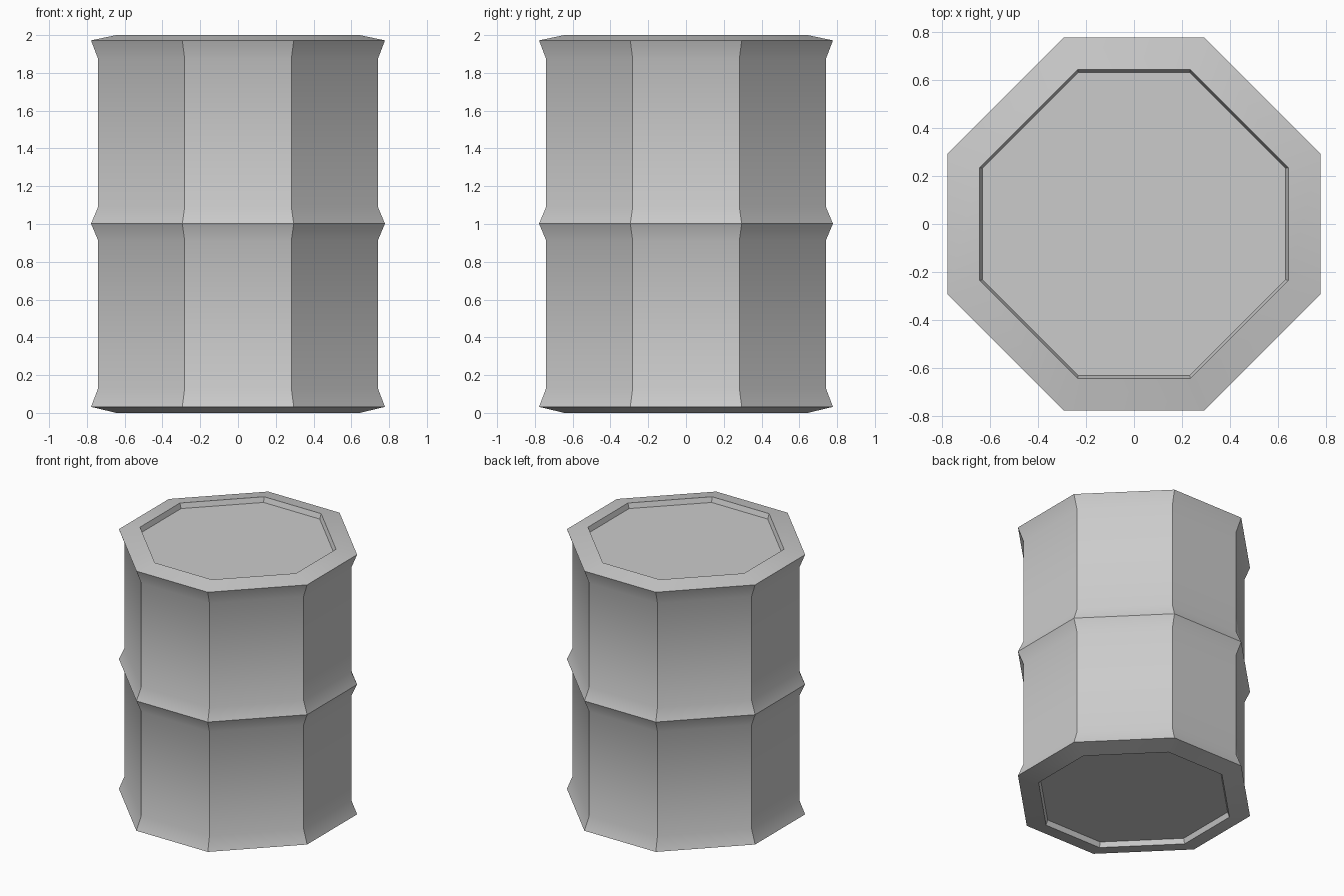
import bpy, bmesh, math

if "Cube" in bpy.data.objects:
    bpy.data.objects.remove(bpy.data.objects["Cube"])

# Profile rings from top recess to bottom recess: (half width, half flat length, height)
RINGS = [
    (0.633, 0.232, 1.963),
    (0.645, 0.236, 2.0),
    (0.778, 0.295, 1.972),
    (0.74, 0.282, 1.872),
    (0.74, 0.282, 1.092),
    (0.778, 0.295, 1.002),
    (0.74, 0.282, 0.912),
    (0.74, 0.282, 0.132),
    (0.778, 0.295, 0.032),
    (0.645, 0.236, 0.0),
    (0.633, 0.232, 0.037),
]


def octagon(bm, a, b, z):
    pts = [(a, -b), (a, b), (b, a), (-b, a), (-a, b), (-a, -b), (-b, -a), (b, -a)]
    return [bm.verts.new((x, y, z)) for x, y in pts]


# Ribbed barrel shell with recessed lids
bm = bmesh.new()
loops = [octagon(bm, *ring) for ring in RINGS]
for upper, lower in zip(loops, loops[1:]):
    for i in range(8):
        j = (i + 1) % 8
        bm.faces.new((upper[i], lower[i], lower[j], upper[j]))
bm.faces.new(loops[0])
bm.faces.new(loops[-1][::-1])
bmesh.ops.recalc_face_normals(bm, faces=bm.faces)

mesh = bpy.data.meshes.new("barrel")
bm.to_mesh(mesh)
bm.free()
barrel = bpy.data.objects.new("barrel", mesh)
bpy.context.collection.objects.link(barrel)

# Smooth the shallow bends, keep corners and ribs crisp
bpy.context.view_layer.objects.active = barrel
barrel.select_set(True)
bpy.ops.object.shade_smooth_by_angle(angle=math.radians(30))
